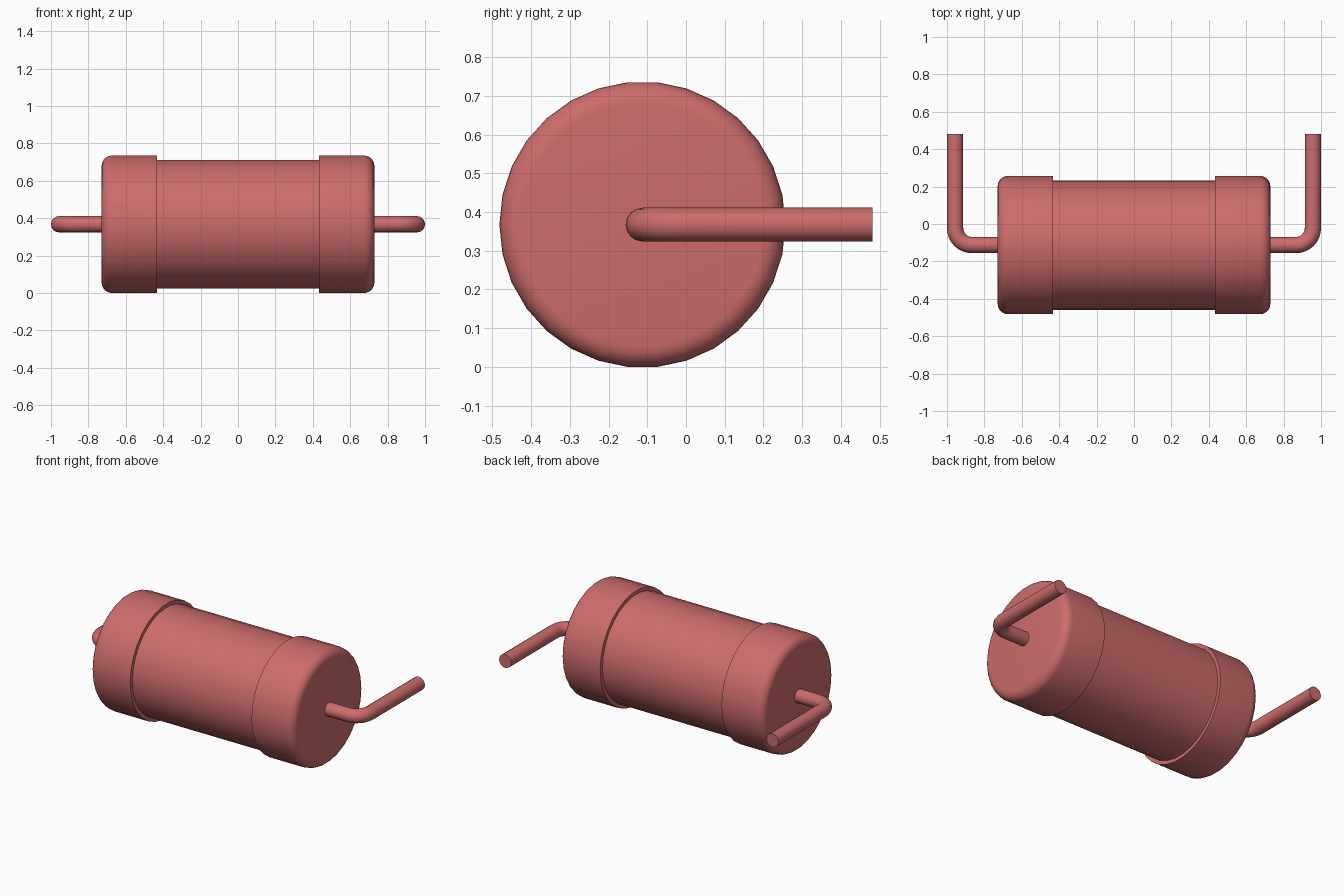
import bpy
import bmesh
import math
from mathutils import Matrix, Vector

cube = bpy.data.objects.get("Cube")
if cube:
    bpy.data.objects.remove(cube, do_unlink=True)

SIDES = 30
CY, CZ = -0.1125, 0.3675          # axis of the body
CAP_R, BODY_R = 0.3695, 0.346
CAP_IN, CAP_OUT = 0.434, 0.729    # x range of an end cap
ROUND = 0.055                     # rounding of the cap rim
WIRE_R, WIRE_X, WIRE_END = 0.0435, 0.9565, 0.482
BEND = 0.09

red = bpy.data.materials.new("soft red")
red.use_nodes = True
color = (0.61, 0.15, 0.15, 1)
red.diffuse_color = color
red.node_tree.nodes["Principled BSDF"].inputs["Base Color"].default_value = color


def finish(obj):
    obj.data.materials.append(red)
    bpy.ops.object.select_all(action="DESELECT")
    obj.select_set(True)
    bpy.context.view_layer.objects.active = obj
    bpy.ops.object.shade_smooth_by_angle(angle=math.radians(35))


def lathe(name, profile):
    """Turn (x, radius) points around the body axis and close both ends."""
    bm = bmesh.new()
    rings = []
    for x, r in profile:
        ring = []
        for i in range(SIDES):
            a = 2 * math.pi * i / SIDES
            ring.append(bm.verts.new((x, CY + r * math.cos(a), CZ + r * math.sin(a))))
        rings.append(ring)
    for a, b in zip(rings, rings[1:]):
        for i in range(SIDES):
            j = (i + 1) % SIDES
            bm.faces.new((a[i], a[j], b[j], b[i]))
    bm.faces.new(rings[0])
    bm.faces.new(rings[-1])
    bmesh.ops.recalc_face_normals(bm, faces=bm.faces)
    mesh = bpy.data.meshes.new(name)
    bm.to_mesh(mesh)
    bm.free()
    obj = bpy.data.objects.new(name, mesh)
    bpy.context.collection.objects.link(obj)
    finish(obj)


def lead(name, side):
    """Round wire leaving the cap and bending towards the back."""
    points = [(CAP_OUT - 0.03, CY)]
    for i in range(9):
        a = math.pi / 2 * i / 8
        points.append((WIRE_X - BEND + BEND * math.sin(a), CY + BEND - BEND * math.cos(a)))
    points.append((WIRE_X, WIRE_END))
    curve = bpy.data.curves.new(name, "CURVE")
    curve.dimensions = "3D"
    curve.bevel_depth = WIRE_R
    curve.bevel_resolution = 6
    curve.use_fill_caps = True
    spline = curve.splines.new("POLY")
    spline.points.add(len(points) - 1)
    for p, (x, y) in zip(spline.points, points):
        p.co = (side * x, y, CZ, 1)
    obj = bpy.data.objects.new(name, curve)
    bpy.context.collection.objects.link(obj)
    bpy.ops.object.select_all(action="DESELECT")
    obj.select_set(True)
    bpy.context.view_layer.objects.active = obj
    bpy.ops.object.convert(target="MESH")
    finish(bpy.context.view_layer.objects.active)


# Central cylinder
lathe("body", [(-CAP_IN - 0.02, BODY_R), (CAP_IN + 0.02, BODY_R)])

# End caps with rounded outer rims, and bent wire leads
rim = [(CAP_IN, CAP_R)]
for i in range(7):
    a = math.pi / 2 * i / 6
    rim.append((CAP_OUT - ROUND + ROUND * math.sin(a), CAP_R - ROUND + ROUND * math.cos(a)))
for label, side in (("left", 1), ("right", -1)):
    lathe(label + "_cap", [(side * x, r) for x, r in rim])
    lead(label + "_lead", side)
